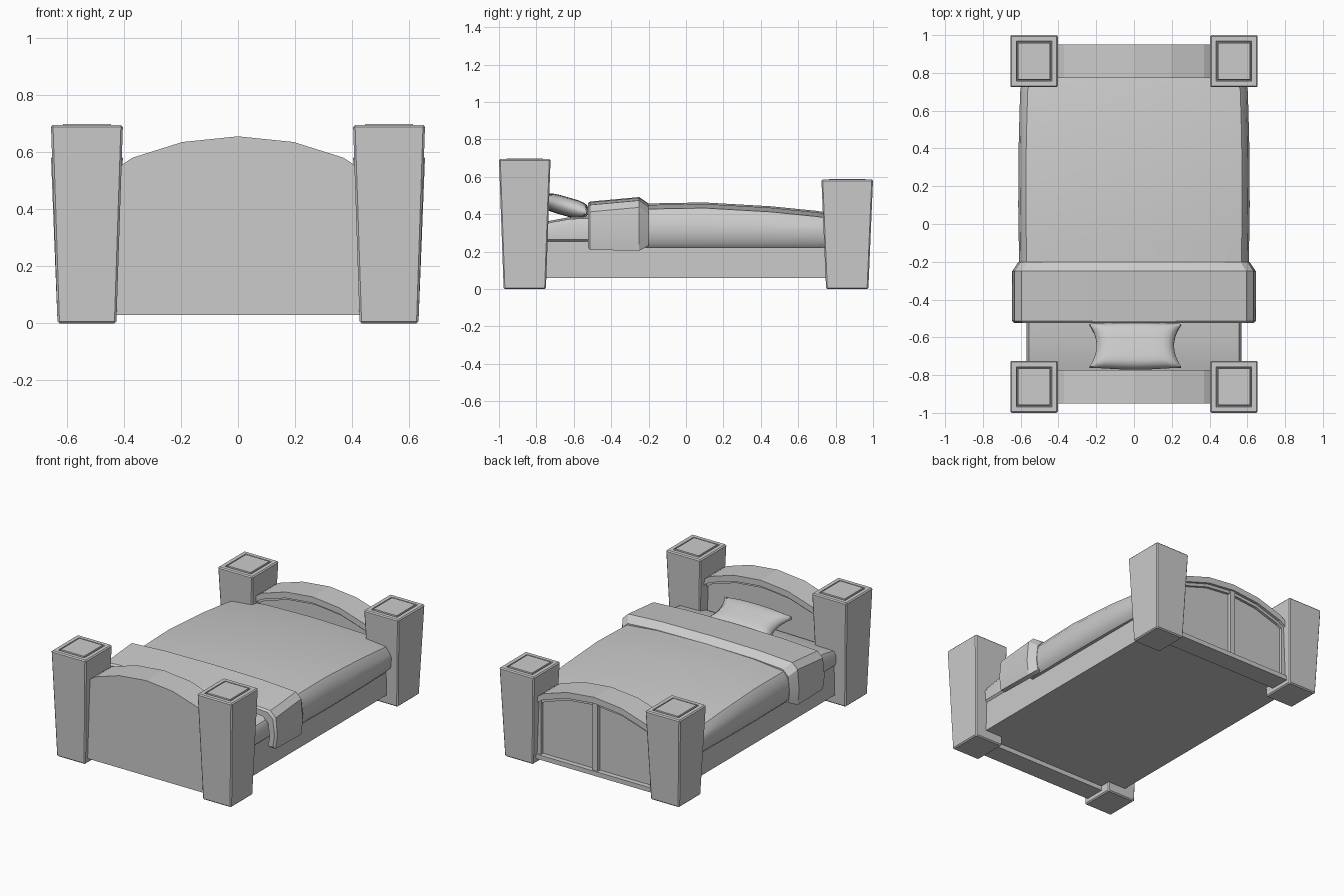
import bpy, bmesh, math
from mathutils import Matrix

if "Cube" in bpy.data.objects:
    bpy.data.objects.remove(bpy.data.objects["Cube"])


def finish(name, bm, smooth=None):
    bmesh.ops.recalc_face_normals(bm, faces=bm.faces[:])
    me = bpy.data.meshes.new(name)
    bm.to_mesh(me)
    bm.free()
    ob = bpy.data.objects.new(name, me)
    bpy.context.collection.objects.link(ob)
    if smooth:
        bpy.ops.object.select_all(action='DESELECT')
        ob.select_set(True)
        bpy.context.view_layer.objects.active = ob
        bpy.ops.object.shade_smooth_by_angle(angle=math.radians(smooth))
    return ob


def loft(name, rings, smooth=None, bevel=0):
    """Skin closed rings of equal length and cap both ends."""
    bm = bmesh.new()
    vs = [[bm.verts.new(p) for p in r] for r in rings]
    n = len(vs[0])
    for a, b in zip(vs, vs[1:]):
        for i in range(n):
            bm.faces.new((a[i], a[(i + 1) % n], b[(i + 1) % n], b[i]))
    bm.faces.new(vs[0])
    bm.faces.new(vs[-1][::-1])
    if bevel:
        bmesh.ops.recalc_face_normals(bm, faces=bm.faces[:])
        bmesh.ops.bevel(bm, geom=bm.edges[:], offset=bevel, segments=1,
                        affect='EDGES', profile=0.5)
    return finish(name, bm, smooth)


def prism(name, outline, y0, y1):
    return loft(name, [[(x, y, z) for x, z in outline] for y in (y0, y1)])


def box(name, x0, x1, y0, y1, z0, z1):
    return prism(name, [(x0, z0), (x1, z0), (x1, z1), (x0, z1)], y0, y1)


def mirrored(half):
    """Complete a right-hand profile that ends on x = 0."""
    return half + [(-x, z) for x, z in half[-2::-1]]


# Tapered corner posts with a grooved square on top
def post(name, sx, sy, h):
    def rect(hx, hy, z):
        return [(sx * 0.529 + a * hx, sy * 0.862 + b * hy, z)
                for a, b in ((-1, -1), (1, -1), (1, 1), (-1, 1))]
    ob = loft(name, [rect(0.103, 0.113, 0), rect(0.126, 0.138, h)], bevel=0.007)
    bm = bmesh.new()
    bm.from_mesh(ob.data)
    top = [max(bm.faces, key=lambda f: f.calc_center_median().z)]
    bmesh.ops.inset_individual(bm, faces=top, thickness=0.035)
    bmesh.ops.inset_individual(bm, faces=top, thickness=0.004, depth=-0.012)
    bmesh.ops.inset_individual(bm, faces=top, thickness=0.007)
    bmesh.ops.inset_individual(bm, faces=top, thickness=0.003, depth=0.015)
    bm.to_mesh(ob.data)
    bm.free()


for sx, side in ((-1, "left"), (1, "right")):
    post(f"head_post_{side}", sx, -1, 0.695)
    post(f"foot_post_{side}", sx, 1, 0.585)

# Arched boards: panel, overhanging rim and inner moulding
ARCH = mirrored([(0.44, 0.525), (0.40, 0.56), (0.37, 0.58), (0.195, 0.635), (0, 0.655)])


def arch(dz):
    return [(x, z + dz) for x, z in ARCH]


def board(part, s, dz, outer):
    prism(part + "_panel", [(-0.44, 0.03)] + arch(dz - 0.005)[::-1] + [(0.44, 0.03)],
          s * 0.815, s * outer)
    prism(part + "_rim", arch(dz) + arch(dz - 0.04)[::-1], s * 0.772, s * 0.95)
    prism(part + "_moulding", arch(dz - 0.035) + arch(dz - 0.06)[::-1],
          s * 0.795, s * max(outer, 0.932))


board("headboard", -1, 0, 0.949)
board("footboard", 1, -0.11, 0.915)

# Footboard trim on the outside
box("foot_bottom_rail", -0.44, 0.44, 0.90, 0.948, 0.03, 0.06)
box("foot_centre_stile", -0.018, 0.018, 0.90, 0.94, 0.05, 0.53)
for s in (-1, 1):
    x0, x1 = sorted((s * 0.395, s * 0.44))
    box("foot_side_stile", x0, x1, 0.90, 0.935, 0.05, 0.42)

# Bed frame
box("bed_frame", -0.555, 0.555, -0.83, 0.83, 0.06, 0.26)


# Mattress
def mattress_ring(y, h):
    half = [(0.55, 0.25), (0.567, 0.265), (0.57, h - 0.035), (0.555, h - 0.01), (0, h)]
    return [(x, y, z) for x, z in mirrored(half)]


loft("mattress", [mattress_ring(y, h) for y, h in
                  ((-0.80, 0.345), (-0.73, 0.365), (-0.62, 0.385), (-0.3, 0.395), (0.7, 0.37))], 40)


# Blanket
def blanket_ring(y, h, w):
    half = [(w - 0.035, 0.222), (w - 0.008, 0.25), (w, 0.32), (w - 0.01, h - 0.07),
            (w - 0.04, h - 0.03), (0.35, h - 0.008), (0, h)]
    return [(x, y, z) for x, z in mirrored(half)]


loft("blanket", [blanket_ring(*r) for r in
                 ((-0.3, 0.455, 0.608), (-0.1, 0.46, 0.61), (0.1, 0.463, 0.613), (0.45, 0.443, 0.61),
                  (0.7, 0.418, 0.603), (0.785, 0.405, 0.59))], 40)


# Turned-back fold: a thick sheet draped over the mattress
def fold_ring(y, top, low, w, t=0.035):
    outer = [(w - 0.012, low), (w, 0.30), (w - 0.012, top - 0.055), (w - 0.05, top - 0.018),
             (0.35, top - 0.004), (0, top)]
    inner = [(x - t if x > 0.5 else x, z if i == 0 else z - t * min(1, i / 2))
             for i, (x, z) in enumerate(outer)]
    return [(x, y, z) for x, z in mirrored(outer) + mirrored(inner)[::-1]]


loft("blanket_fold", [fold_ring(*r) for r in
                      ((-0.525, 0.458, 0.222, 0.632), (-0.513, 0.468, 0.21, 0.645),
                       (-0.25, 0.492, 0.205, 0.645), (-0.2, 0.457, 0.232, 0.612))], 30)

# Pillow with pulled-out corners, leaning on the headboard
bm = bmesh.new()
N = 14
bmesh.ops.create_grid(bm, x_segments=N, y_segments=N, size=1)
bmesh.ops.solidify(bm, geom=bm.faces[:], thickness=0.02)
mid = sum(v.co.z for v in bm.verts) / len(bm.verts)
for v in bm.verts:
    u, w = v.co.x, v.co.y
    side = 1 if v.co.z > mid else -1
    puff = ((1 - u ** 4) * (1 - w ** 4)) ** 0.5 if abs(u) < 1 and abs(w) < 1 else 0
    v.co = (u * (0.205 + 0.038 * w * w), w * (0.118 + 0.01 * (1 - u * u) ** 2),
            side * (0.012 + 0.038 * puff))
pillow = finish("pillow", bm, 60)
pillow.matrix_world = Matrix.Translation((0.007, -0.645, 0.443)) @ Matrix.Rotation(math.radians(-16), 4, 'X')
